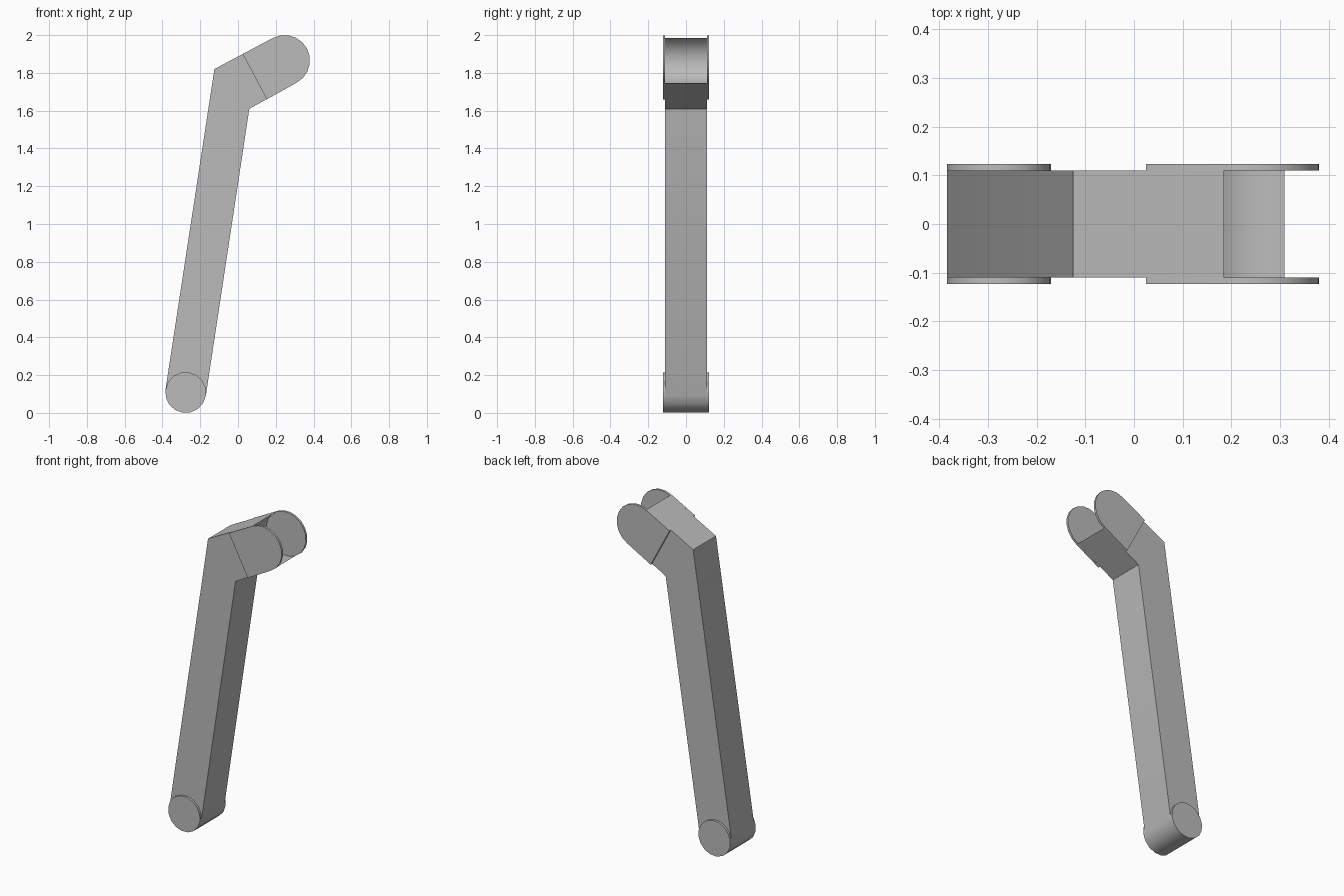
import bpy, bmesh
from math import sin, cos, pi, atan2

cube = bpy.data.objects.get("Cube")
if cube:
    bpy.data.objects.remove(cube, do_unlink=True)

grey = bpy.data.materials.new("plain grey")
grey.use_nodes = True
grey.diffuse_color = (0.5, 0.5, 0.5, 1)
grey.node_tree.nodes["Principled BSDF"].inputs["Base Color"].default_value = (0.5, 0.5, 0.5, 1)


def arc(centre, radius, start, end, steps):
    """Points of an arc in the x-z plane."""
    angles = [start + (end - start) * i / steps for i in range(steps + 1)]
    return [(centre[0] + radius * cos(a), centre[1] + radius * sin(a)) for a in angles]


def extrude_profile(name, points, y0, y1):
    """Solid made by sweeping an x-z outline from y0 to y1."""
    bm = bmesh.new()
    face = bm.faces.new([bm.verts.new((x, y0, z)) for x, z in points])
    result = bmesh.ops.extrude_face_region(bm, geom=[face])
    moved = [v for v in result["geom"] if isinstance(v, bmesh.types.BMVert)]
    bmesh.ops.translate(bm, verts=moved, vec=(0, y1 - y0, 0))
    bmesh.ops.recalc_face_normals(bm, faces=bm.faces)
    mesh = bpy.data.meshes.new(name)
    bm.to_mesh(mesh)
    bm.free()
    mesh.materials.append(grey)
    obj = bpy.data.objects.new(name, mesh)
    bpy.context.collection.objects.link(obj)
    bpy.ops.object.select_all(action="DESELECT")
    obj.select_set(True)
    bpy.context.view_layer.objects.active = obj
    bpy.ops.object.shade_smooth_by_angle(angle=pi / 6)
    return obj


BODY, OUTER = 0.11, 0.123
foot, foot_r = (-0.277, 0.108), 0.108
fork, fork_r = (0.247, 1.866), 0.134
leg_tilt = atan2(-0.15, 0.99)
fork_tilt = atan2(0.466, 0.885)

# Bent arm: rounded foot, elbow and a hollow semicircular socket at the top
outline = arc(foot, foot_r, leg_tilt - pi, leg_tilt, 8)
outline += [(0.06, 1.61)]
outline += arc(fork, fork_r, fork_tilt - pi / 2, fork_tilt - 3 * pi / 2, 10)
outline += [(-0.125, 1.82)]
extrude_profile("bent_arm", outline, -BODY, BODY)

# Pivot discs on the foot and rounded cheek plates around the socket
disc = arc(foot, foot_r, leg_tilt, leg_tilt + 2 * pi, 16)[:-1]
cheek = arc(fork, fork_r, fork_tilt - pi / 2, fork_tilt + pi / 2, 10)
cheek += [(0.025, 1.90), (0.152, 1.66)]
for side, s in (("front", -1), ("back", 1)):
    extrude_profile(side + "_pivot_disc", disc, s * BODY, s * OUTER)
    extrude_profile(side + "_cheek_plate", cheek, s * BODY, s * OUTER)
